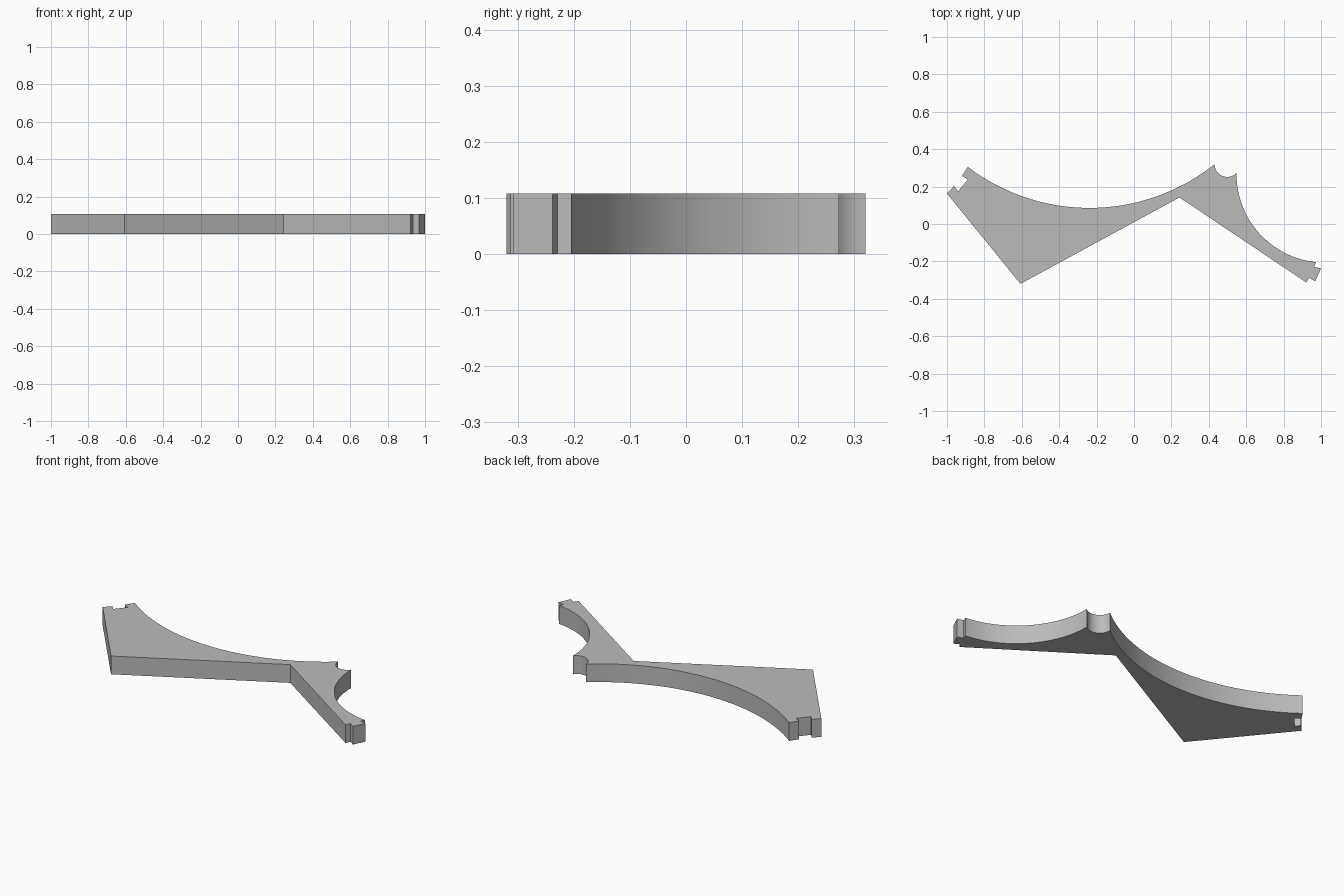
import bpy
import bmesh
from math import atan2, cos, sin, pi, radians
from mathutils import Vector

cube = bpy.data.objects.get("Cube")
if cube:
    bpy.data.objects.remove(cube, do_unlink=True)

THICKNESS = 0.108


def arc(start, middle, end, steps):
    """Points on the circle through three points, both ends included."""
    a, b, c = Vector(start), Vector(middle), Vector(end)
    u, v = b - a, c - a
    d = 2 * u.cross(v)
    centre = a + Vector((v.y * u.dot(u) - u.y * v.dot(v),
                         u.x * v.dot(v) - v.x * u.dot(u))) / d
    radius = (a - centre).length

    def angle(p):
        return atan2(p.y - centre.y, p.x - centre.x)

    # All scoops run counter-clockwise along their lower side
    first = angle(a)
    sweep = (angle(c) - first) % (2 * pi)
    return [(centre.x + radius * cos(first + sweep * i / steps),
             centre.y + radius * sin(first + sweep * i / steps))
            for i in range(steps + 1)]


# Left end with its rectangular slot
left_end = [(-1.0, 0.163), (-0.963, 0.203), (-0.941, 0.174),
            (-0.888, 0.238), (-0.92, 0.257)]
# Three curved edges: wide scoop, small notch on the peak, side scoop
wide_scoop = arc((-0.888, 0.305), (-0.235, 0.086), (0.431, 0.32), 48)
peak_notch = arc((0.431, 0.32), (0.481, 0.254), (0.548, 0.273), 16)
side_scoop = arc((0.548, 0.273), (0.67, -0.05), (0.973, -0.204), 32)
# Right end with its tab, then the straight front edges
right_end = [(0.963, -0.229), (1.0, -0.238), (0.968, -0.307),
             (0.936, -0.286), (0.922, -0.313)]
front_edges = [(0.243, 0.142), (-0.607, -0.32)]

outline = (left_end + wide_scoop + peak_notch[1:] + side_scoop[1:]
           + right_end + front_edges)

# Extrude the outline into a flat plate
bm = bmesh.new()
base = bm.faces.new([bm.verts.new((x, y, 0)) for x, y in outline])
extruded = bmesh.ops.extrude_face_region(bm, geom=[base], use_keep_orig=True)
top = [g for g in extruded["geom"] if isinstance(g, bmesh.types.BMVert)]
bmesh.ops.translate(bm, verts=top, vec=(0, 0, THICKNESS))
bmesh.ops.recalc_face_normals(bm, faces=bm.faces)
mesh = bpy.data.meshes.new("bracket_plate")
bm.to_mesh(mesh)
bm.free()

plate = bpy.data.objects.new("bracket_plate", mesh)
bpy.context.collection.objects.link(plate)

# Plain grey finish
grey = bpy.data.materials.new("plain_grey")
grey.use_nodes = True
colour = (0.5, 0.5, 0.5, 1)
grey.diffuse_color = colour
grey.node_tree.nodes["Principled BSDF"].inputs["Base Color"].default_value = colour
mesh.materials.append(grey)

# Smooth the scoops, keep the corners crisp
bpy.ops.object.select_all(action="DESELECT")
plate.select_set(True)
bpy.context.view_layer.objects.active = plate
bpy.ops.object.shade_smooth_by_angle(angle=radians(25))
